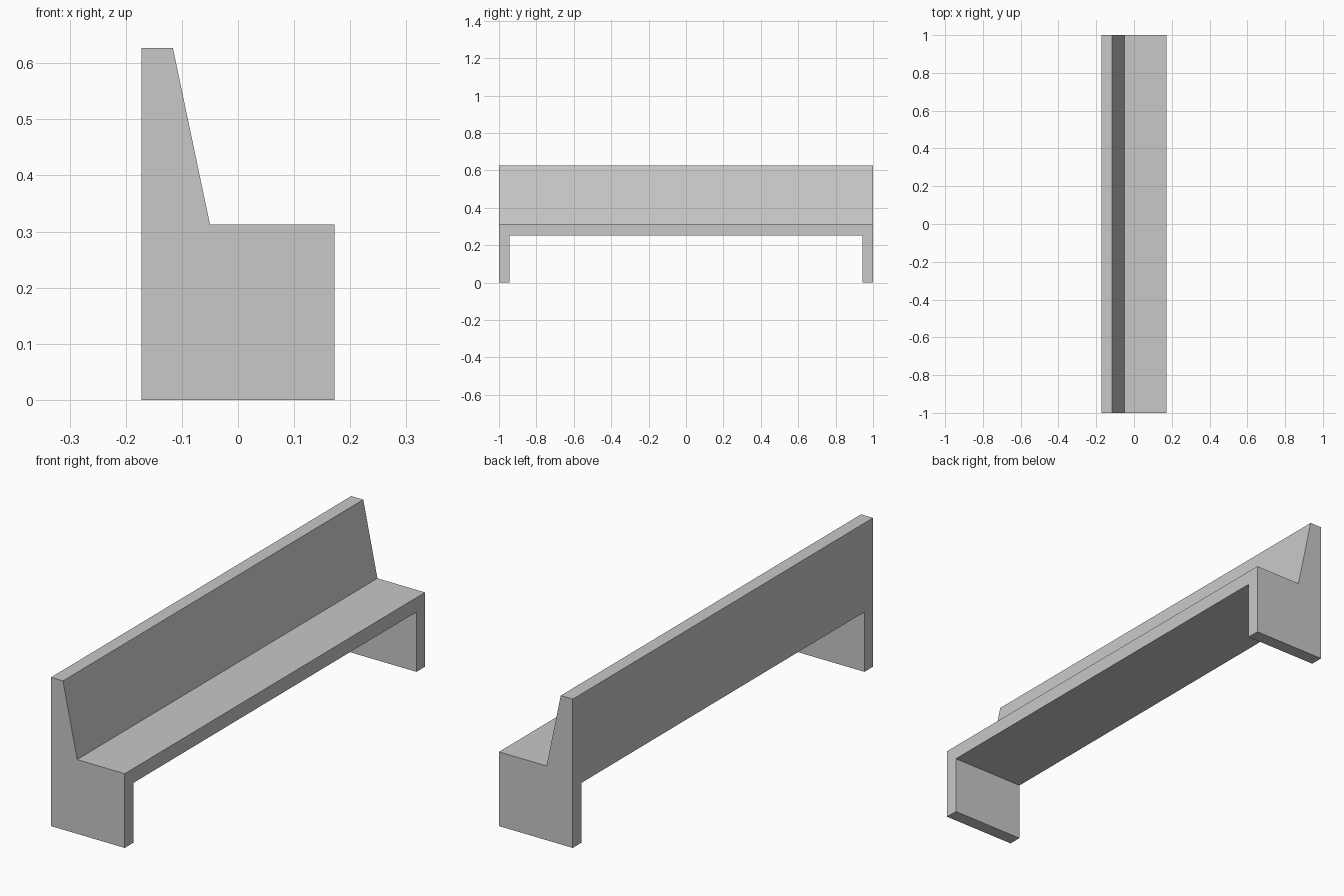
import bpy
import bmesh
from mathutils import Vector

default = bpy.data.objects.get("Cube")
if default:
    bpy.data.objects.remove(default, do_unlink=True)

HALF_DEPTH, HALF_LENGTH = 0.172, 1.0
SEAT_Z, BACK_Z, UNDERSIDE_Z = 0.313, 0.627, 0.252
LEG_THICKNESS = 0.057

concrete = bpy.data.materials.new("concrete grey")
concrete.use_nodes = True
grey = (0.58, 0.58, 0.58, 1)
concrete.diffuse_color = grey
concrete.node_tree.nodes["Principled BSDF"].inputs["Base Color"].default_value = grey


def extruded(name, profile, half_length):
    """Extrude an x-z outline symmetrically along y."""
    bm = bmesh.new()
    face = bm.faces.new([bm.verts.new((x, -half_length, z)) for x, z in profile])
    result = bmesh.ops.extrude_face_region(bm, geom=[face])
    moved = [v for v in result["geom"] if isinstance(v, bmesh.types.BMVert)]
    bmesh.ops.translate(bm, verts=moved, vec=Vector((0, 2 * half_length, 0)))
    bmesh.ops.recalc_face_normals(bm, faces=bm.faces)
    mesh = bpy.data.meshes.new(name)
    bm.to_mesh(mesh)
    bm.free()
    mesh.materials.append(concrete)
    obj = bpy.data.objects.new(name, mesh)
    bpy.context.collection.objects.link(obj)
    return obj


# Bench: seat, tapered backrest and end legs in one cast piece
bench = extruded("bench", [
    (-HALF_DEPTH, 0), (HALF_DEPTH, 0), (HALF_DEPTH, SEAT_Z),
    (-0.05, SEAT_Z), (-0.116, BACK_Z), (-HALF_DEPTH, BACK_Z),
], HALF_LENGTH)

# Opening under the seat, between the two legs
reach = HALF_DEPTH + 0.1
opening = extruded("leg_opening_cutter", [
    (-reach, -0.1), (reach, -0.1), (reach, UNDERSIDE_Z), (-reach, UNDERSIDE_Z),
], HALF_LENGTH - LEG_THICKNESS)
opening.hide_render = True

cut = bench.modifiers.new("leg_opening", "BOOLEAN")
cut.operation = "DIFFERENCE"
cut.solver = "EXACT"
cut.object = opening
bpy.context.view_layer.objects.active = bench
bpy.ops.object.modifier_apply(modifier=cut.name)
bpy.data.objects.remove(opening, do_unlink=True)
